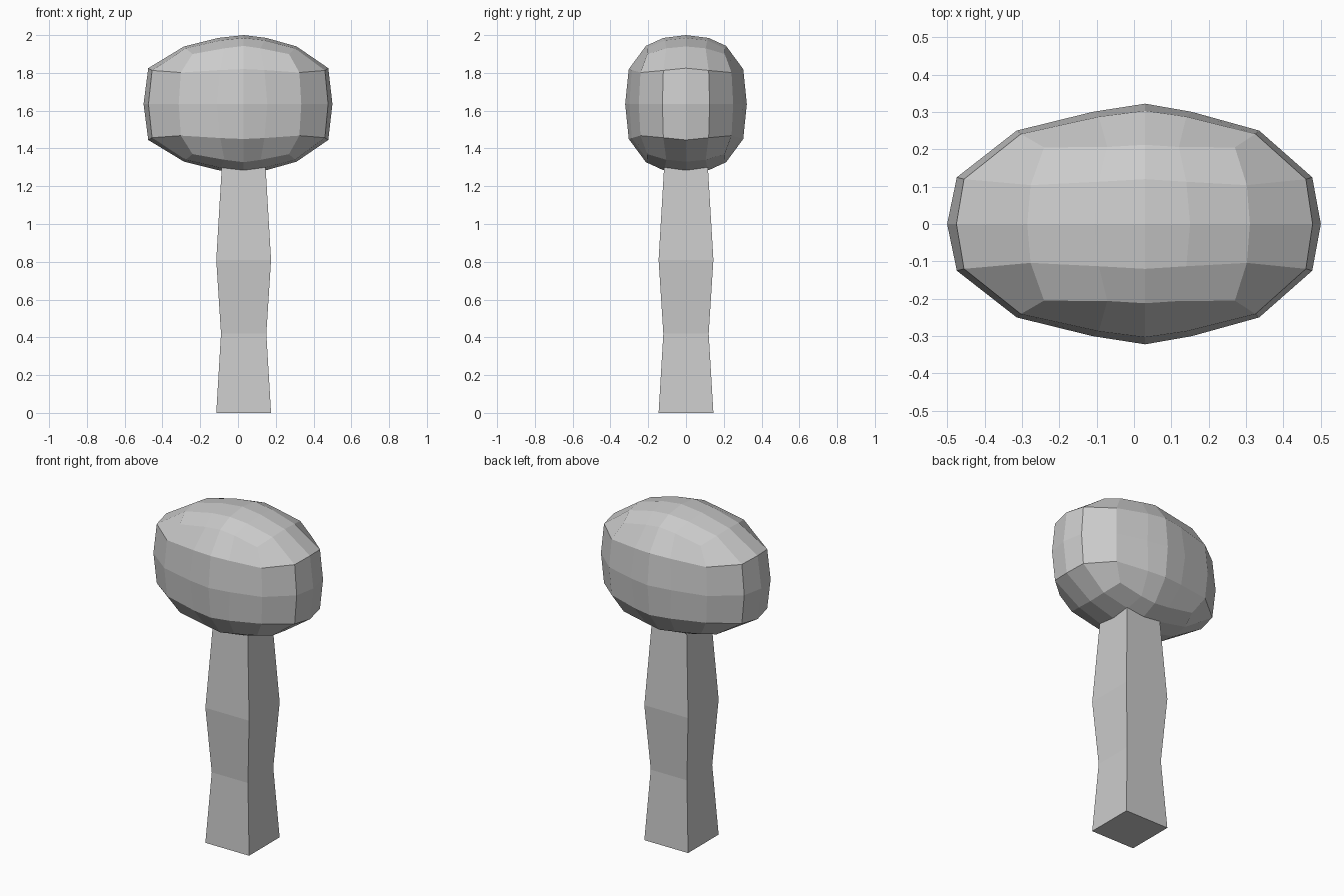
import bpy, bmesh

if "Cube" in bpy.data.objects:
    bpy.data.objects.remove(bpy.data.objects["Cube"])

CX, CZ = 0.03, 1.635   # tree axis and crown centre height


def make_object(name, bm):
    bmesh.ops.recalc_face_normals(bm, faces=bm.faces)
    mesh = bpy.data.meshes.new(name)
    bm.to_mesh(mesh)
    bm.free()
    obj = bpy.data.objects.new(name, mesh)
    bpy.context.collection.objects.link(obj)
    return obj


# Trunk: square rings of varying half width
bm = bmesh.new()
rings = []
for z, h in [(0, 0.145), (0.42, 0.12), (0.81, 0.145), (1.30, 0.116)]:
    rings.append([bm.verts.new((CX + sx * h, sy * h, z))
                  for sx, sy in ((-1, -1), (1, -1), (1, 1), (-1, 1))])
for a, b in zip(rings, rings[1:]):
    for i in range(4):
        j = (i + 1) % 4
        bm.faces.new((a[i], a[j], b[j], b[i]))
bm.faces.new(rings[0][::-1])
bm.faces.new(rings[-1])
make_object("trunk", bm)

# Crown: 4x4x4 cube grid rounded by one mirrored octant of offsets
OCTANT = {
    # end
    (2, 0, 0): (.47, 0, 0), (2, 1, 0): (.447, .125, 0),
    (2, 0, 1): (.448, 0, .19), (2, 1, 1): (.43, .12, .178),
    # side
    (0, 2, 0): (0, .322, 0), (0, 2, 1): (0, .303, .185),
    (1, 2, 0): (.125, .3, 0), (1, 2, 1): (.11, .287, .18),
    # top
    (0, 0, 2): (0, 0, .365), (0, 1, 2): (0, .12, .35),
    (1, 0, 2): (.12, 0, .35), (1, 1, 2): (.11, .113, .337),
    # rounded edges and corner
    (2, 2, 0): (.305, .25, 0), (2, 2, 1): (.295, .241, .167),
    (2, 0, 2): (.28, 0, .305), (2, 1, 2): (.272, .104, .295),
    (0, 2, 2): (0, .212, .308), (1, 2, 2): (.09, .206, .295),
    (2, 2, 2): (.24, .205, .265),
}
LEFT = 0.53 / 0.47     # left half is slightly longer

bm = bmesh.new()
bmesh.ops.create_cube(bm, size=4)
bmesh.ops.subdivide_edges(bm, edges=bm.edges[:], cuts=3, use_grid_fill=True)
for v in bm.verts:
    i, j, k = (round(c) for c in v.co)
    x, y, z = OCTANT[abs(i), abs(j), abs(k)]
    v.co = (CX + (x if i > 0 else -x * LEFT),
            y if j > 0 else -y,
            CZ + (z if k > 0 else -z))
make_object("crown", bm)
